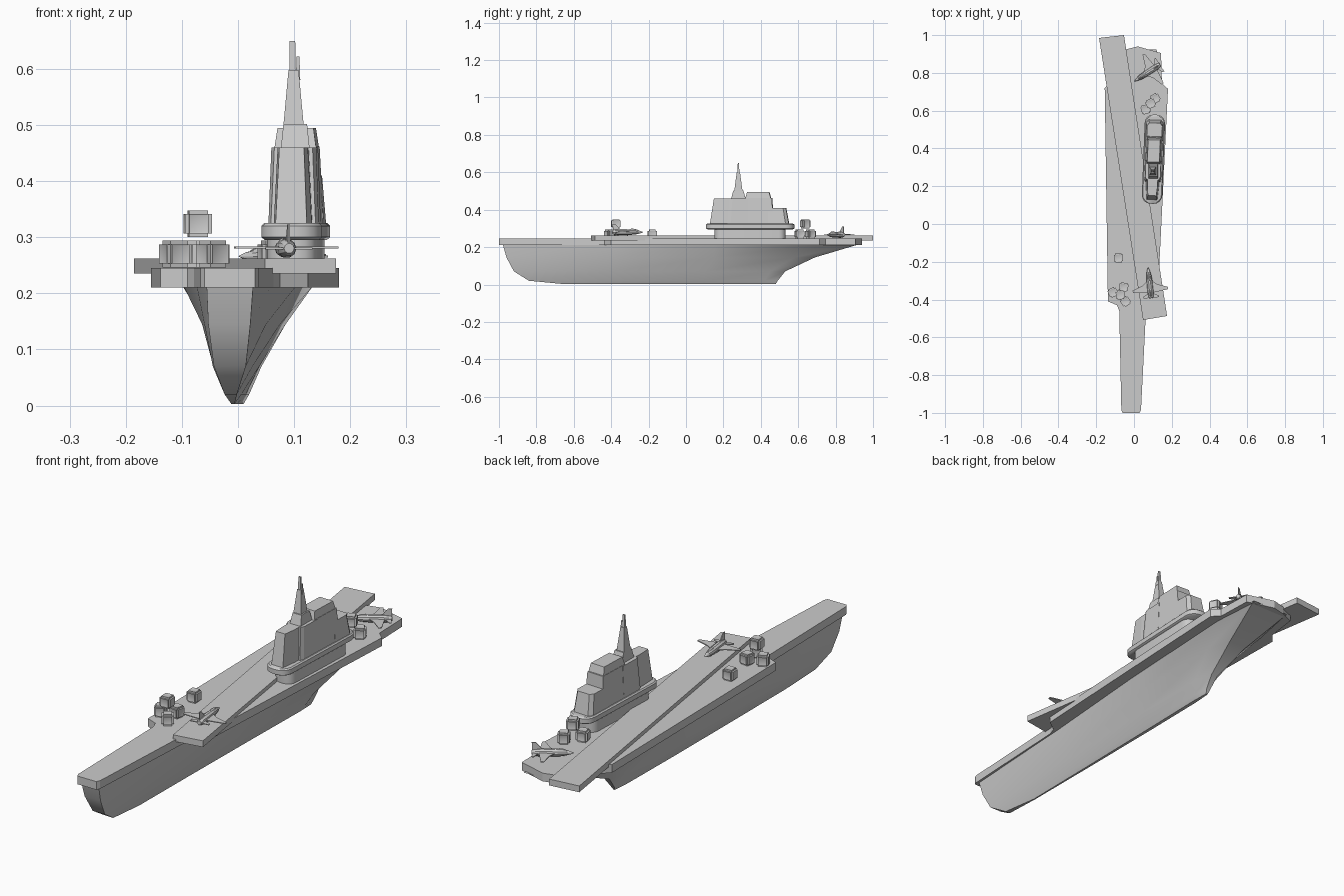
import bpy, bmesh, math
from mathutils import Matrix, Vector

if "Cube" in bpy.data.objects:
    bpy.data.objects.remove(bpy.data.objects["Cube"])


def finish(bm, name, smooth=None):
    bmesh.ops.recalc_face_normals(bm, faces=bm.faces)
    me = bpy.data.meshes.new(name)
    bm.to_mesh(me)
    bm.free()
    ob = bpy.data.objects.new(name, me)
    bpy.context.collection.objects.link(ob)
    if smooth:
        bpy.ops.object.select_all(action='DESELECT')
        ob.select_set(True)
        bpy.context.view_layer.objects.active = ob
        bpy.ops.object.shade_smooth_by_angle(angle=math.radians(smooth))
    return ob


def loft(bm, rings):
    """Bridge closed rings of equal point count and cap both ends."""
    vs = [[bm.verts.new(p) for p in r] for r in rings]
    n = len(vs[0])
    for a, b in zip(vs, vs[1:]):
        for i in range(n):
            j = (i + 1) % n
            bm.faces.new((a[i], a[j], b[j], b[i]))
    bm.faces.new(vs[0])
    bm.faces.new(vs[-1])


def prism(name, pts, z0, z1):
    bm = bmesh.new()
    loft(bm, [[(x, y, z) for x, y in pts] for z in (z0, z1)])
    return finish(bm, name)


# Hull: horizontal outlines; each is z, y stations, left x, right x from bow to stern
levels = [
    (0.003, (-0.66, -0.3, 0.1, 0.4, 0.48), (-.012, -.012, -.01, -.006, 0), (-.006, -.002, .004, .01, .008)),
    (0.02, (-0.84, -0.4, 0.1, 0.42, 0.49), (-.024, -.024, -.02, -.014, -.004), (-.002, .006, .014, .02, .014)),
    (0.07, (-0.92, -0.4, 0.1, 0.45, 0.53), (-.043, -.045, -.044, -.038, -.01), (.014, .026, .038, .042, .02)),
    (0.145, (-0.96, -0.4, 0.15, 0.58, 0.69), (-.053, -.06, -.064, -.058, -.03), (.022, .05, .075, .085, .055)),
    (0.215, (-0.98, -0.42, 0.15, 0.72, 0.925), (-.056, -.074, -.098, -.100, -.06), (.027, .06, .105, .135, .12)),
]
bm = bmesh.new()
loft(bm, [[(x, y, z) for x, y in zip(r, ys)] + [(x, y, z) for x, y in zip(l[::-1], ys[::-1])]
          for z, ys, l, r in levels])
finish(bm, "hull", 35)

# Main deck and angled runway
prism("main_deck", [(-.06, -1), (.03, -1), (.037, -.985), (.063, -.47), (.075, -.435), (.125, -.4),
                    (.135, -.2), (.18, .715), (.148, .745), (.143, .905), (.02, .94), (-.04, .925),
                    (-.10, .9), (-.12, .76), (-.155, .72), (-.138, -.41), (-.09, -.43), (-.078, -.46),
                    (-.067, -.985)], .21, .245)
prism("angled_runway", [(-.185, .985), (-.053, 1.0), (.175, -.487), (.048, -.508)], .235, .262)


# Island: rounded plan outlines and tapered blocks, turned slightly with the deck edge
def rounded(hx, hy, r, n=4):
    pts = []
    for k, (sx, sy) in enumerate(((1, 1), (-1, 1), (-1, -1), (1, -1))):
        for i in range(n + 1):
            a = math.pi / 2 * (k + i / n)
            pts.append((sx * (hx - r) + r * math.cos(a), sy * (hy - r) + r * math.sin(a)))
    return pts


CX, CY = .103, .343
TURN = Matrix.Translation((CX, CY, 0)) @ Matrix.Rotation(math.radians(-2.2), 4, 'Z')


def rounded_tier(name, steps):
    bm = bmesh.new()
    loft(bm, [[(x, y, z) for x, y in rounded(hx, hy, r)] for hx, hy, r, z in steps])
    finish(bm, name, 40).matrix_world = TURN


rounded_tier("island_plinth", [(.045, .19, .035, .24), (.045, .19, .035, .298)])
rounded_tier("island_gallery", [(.048, .228, .04, .295), (.054, .236, .045, .300),
                                (.054, .236, .045, .320), (.049, .230, .04, .325)])


def tier(name, plan, z0, z1, top_plan):
    """plan = (half width, y) pairs front to back, mirrored across the island axis."""
    bm = bmesh.new()
    loft(bm, [[(h, y - CY, z) for h, y in p] + [(-h, y - CY, z) for h, y in p[::-1]]
              for p, z in ((plan, z0), (top_plan, z1))])
    finish(bm, name).matrix_world = TURN


tier("bridge_block", [(.028, .128), (.034, .2), (.034, .235)], .32, .46,
     [(.022, .15), (.027, .2), (.027, .25)])
tier("bridge_wings", [(.040, .222), (.045, .24), (.045, .335)], .32, .46,
     [(.034, .235), (.040, .25), (.040, .335)])
tier("middle_block", [(.045, .32), (.045, .47)], .32, .462, [(.038, .32), (.038, .46)])
tier("rear_block", [(.047, .44), (.047, .535), (.034, .552)], .32, .41,
     [(.040, .44), (.040, .52), (.028, .535)])
tier("upper_house", [(.037, .318), (.037, .455)], .46, .495, [(.032, .328), (.032, .445)])

# Mast: stacked tapering square sections and a small side aerial
def mast_part(name, x, y, steps):
    bm = bmesh.new()
    loft(bm, [[(x + sx * hx, y + sy * hy, z) for sx, sy in ((1, 1), (-1, 1), (-1, -1), (1, -1))]
              for hx, hy, z in steps])
    finish(bm, name)


mast_part("mast_base", .102, .28, [(.026, .04, .455), (.021, .027, .502)])
mast_part("mast", .099, .28, [(.018, .022, .50), (.009, .009, .598)])
mast_part("mast_tip", .097, .28, [(.0055, .006, .595), (.005, .003, .65)])
mast_part("mast_aerial", .107, .28, [(.004, .004, .58), (.0025, .003, .622)])


# Crates: bevelled boxes with recessed panels
def crate(x, y, z, deg):
    s = .048
    bm = bmesh.new()
    bmesh.ops.create_cube(bm, size=s)
    sides = list(bm.faces)
    bmesh.ops.bevel(bm, geom=bm.edges[:], offset=.007, segments=2, affect='EDGES')
    big = [f for f in bm.faces if f.calc_area() > .0005]
    bmesh.ops.inset_individual(bm, faces=big, thickness=.003, depth=-.001)
    ob = finish(bm, "cargo_crate", 30)
    ob.matrix_world = Matrix.Translation((x, y, z + s / 2)) @ Matrix.Rotation(math.radians(deg), 4, 'Z')


for c in ((-.082, -.18, .246, 3), (-.112, -.362, .246, 25), (-.055, -.335, .246, -8),
          (-.045, -.41, .246, 35), (-.072, -.375, .300, 5),
          (.112, .665, .246, 30), (.062, .607, .246, 15), (.088, .638, .300, 25)):
    crate(*c)


# Aircraft: nose towards local -y, built from a lathed body and thin blades
def slab(bm, pts, axis, at, t=.0018):
    """Thin plate; axis 'z' lies flat, axis 'x' stands upright."""
    rings = []
    for s in (-t, t):
        rings.append([(x, y, at + s) if axis == 'z' else (at + s, x, y) for x, y in pts])
    loft(bm, rings)


def aircraft(x, y, z, deg):
    bm = bmesh.new()
    body = [(-.085, .001), (-.07, .007), (-.045, .013), (-.01, .016), (.04, .017), (.07, .013), (.078, .009)]
    loft(bm, [[(r * math.cos(a), yy, r * math.sin(a)) for a in (k * math.pi / 5 for k in range(10))]
              for yy, r in body])
    # canopy
    loft(bm, [[(r * math.cos(a), yy, .010 + r * math.sin(a)) for a in (k * math.pi / 4 for k in range(8))]
              for yy, r in ((-.06, .001), (-.045, .007), (-.025, .009), (.0, .002))])
    for s in (-1, 1):
        slab(bm, [(s * .01, -.015), (s * .04, .008), (s * .094, .028), (s * .092, .04), (s * .01, .05)], 'z', .002)
        slab(bm, [(s * .008, .05), (s * .042, .068), (s * .042, .077), (s * .008, .076)], 'z', 0)
    slab(bm, [(.035, .012), (.062, .043), (.078, .043), (.076, .008)], 'x', 0)
    ob = finish(bm, "parked_aircraft", 30)
    ob.matrix_world = Matrix.Translation((x, y, z)) @ Matrix.Rotation(math.radians(deg), 4, 'Z')


aircraft(.083, -.315, .280, 186)
aircraft(.073, .802, .266, -57)
